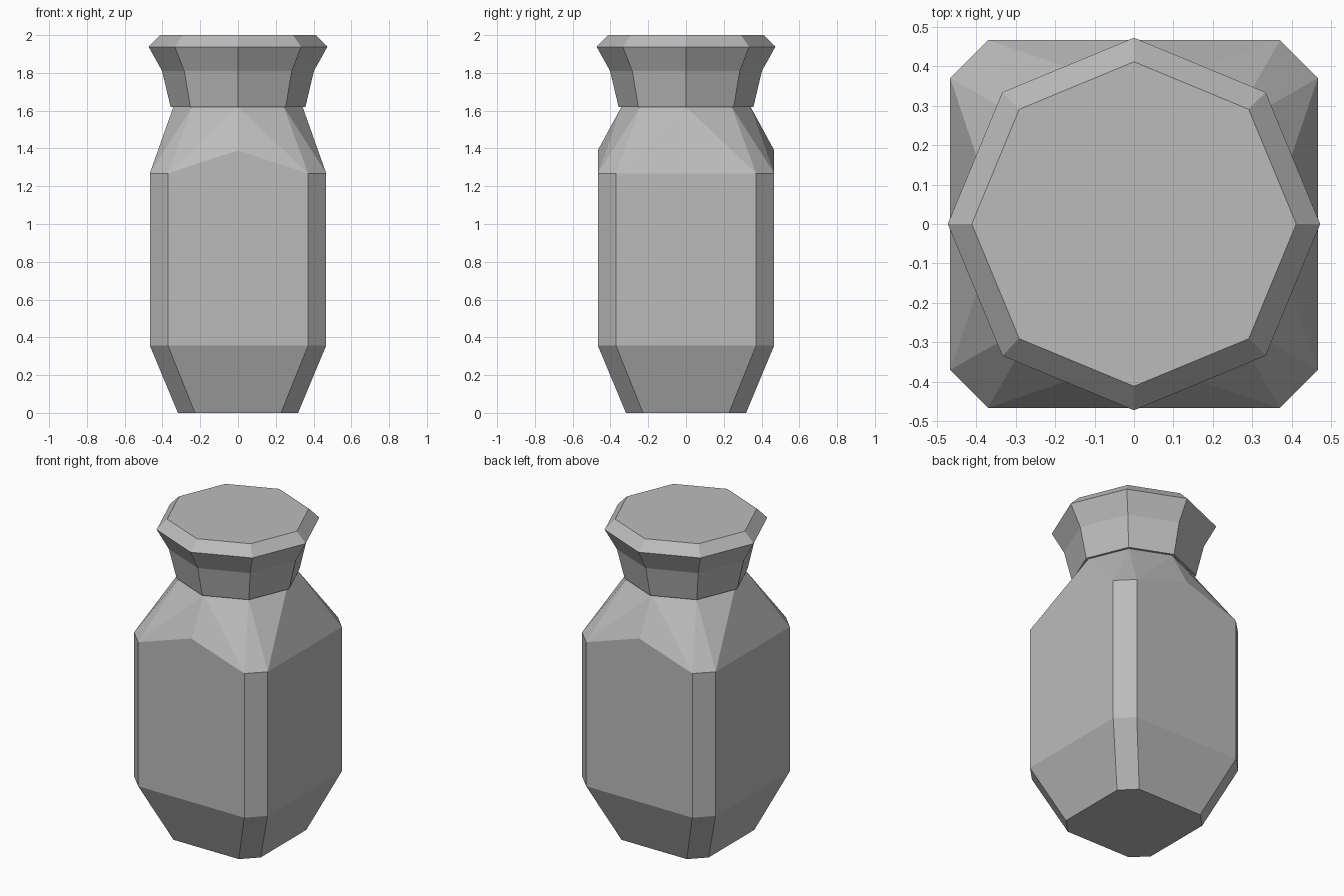
import bpy
import bmesh
import math

cube = bpy.data.objects.get("Cube")
if cube:
    bpy.data.objects.remove(cube, do_unlink=True)

# Plain grey clay
grey = bpy.data.materials.new("grey")
grey.use_nodes = True
colour = (0.5, 0.5, 0.5, 1)
grey.diffuse_color = colour
grey.node_tree.nodes["Principled BSDF"].inputs["Base Color"].default_value = colour


def octagon(radius, z):
    """Eight-sided ring with corners on the axes."""
    return [(radius * math.cos(i * math.pi / 4), radius * math.sin(i * math.pi / 4), z)
            for i in range(8)]


def cut_square(half, corner, z):
    """Square ring with cut corners."""
    return [(sx * a, sy * b, z) for sx in (1, -1) for sy in (1, -1)
            for a, b in ((half, corner), (corner, half))]


def finish(bm, name):
    bmesh.ops.recalc_face_normals(bm, faces=bm.faces)
    mesh = bpy.data.meshes.new(name)
    bm.to_mesh(mesh)
    bm.free()
    mesh.materials.append(grey)
    obj = bpy.data.objects.new(name, mesh)
    bpy.context.collection.objects.link(obj)
    return obj


# Body: convex shell from tapered foot to neck, with raised front and back peaks
bm = bmesh.new()
points = (cut_square(0.318, 0.228, 0) + cut_square(0.467, 0.371, 0.357)
          + cut_square(0.467, 0.371, 1.268) + octagon(0.342, 1.62)
          + [(0, side * 0.467, 1.39) for side in (1, -1)])
for p in points:
    bm.verts.new(p)
bmesh.ops.convex_hull(bm, input=bm.verts[:])
bmesh.ops.dissolve_limit(bm, angle_limit=math.radians(0.5),
                         verts=bm.verts[:], edges=bm.edges[:])
finish(bm, "body")

# Collar: flared octagonal lip with a bevelled rim
bm = bmesh.new()
rings = [[bm.verts.new(p) for p in octagon(r, z)]
         for r, z in ((0.357, 1.62), (0.402, 1.81), (0.473, 1.938), (0.412, 2.0))]
for low, high in zip(rings, rings[1:]):
    for i in range(8):
        j = (i + 1) % 8
        bm.faces.new((low[i], low[j], high[j], high[i]))
bm.faces.new(rings[0])
bm.faces.new(rings[-1])
finish(bm, "collar")
